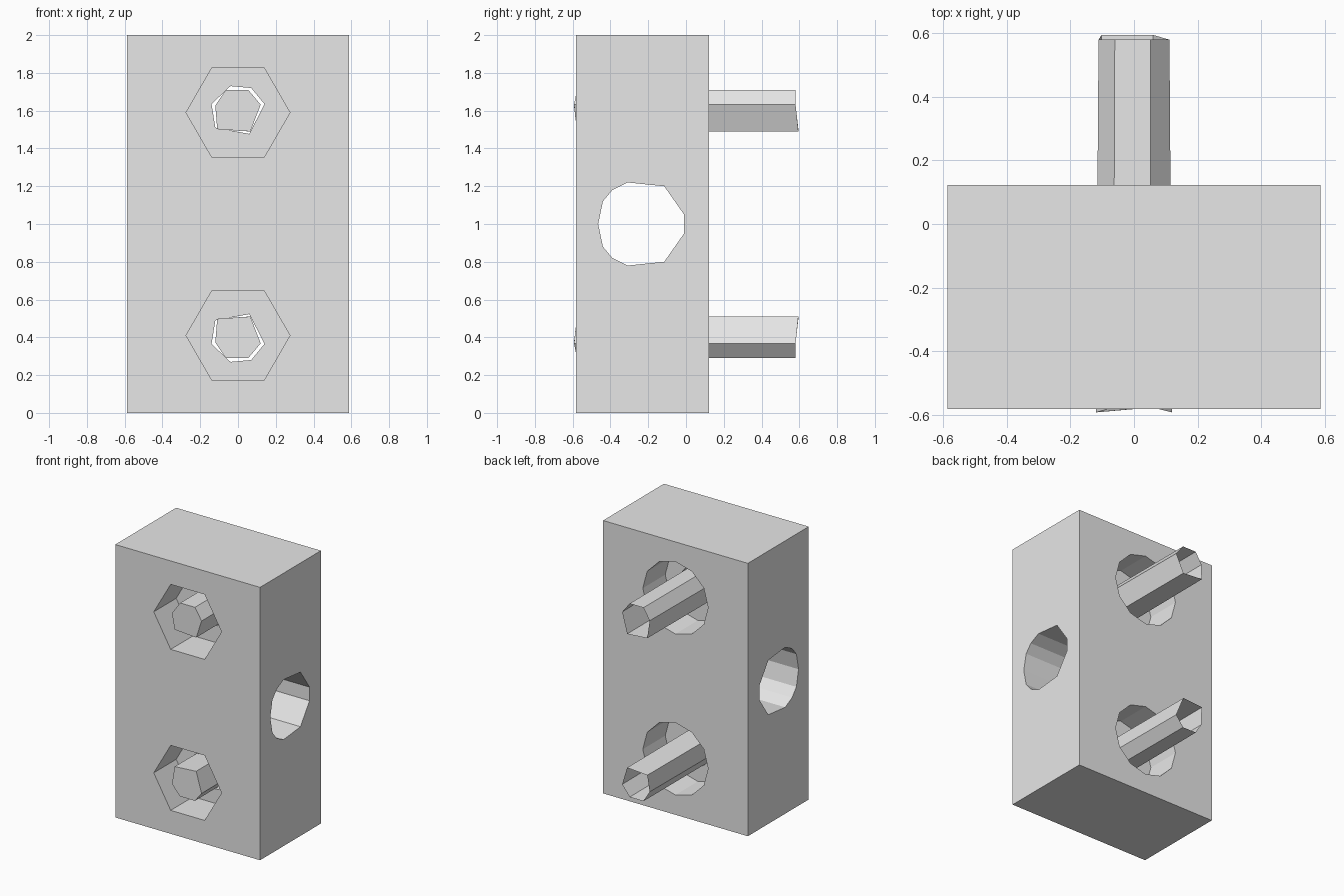
import bpy, bmesh, math

cube = bpy.data.objects.get("Cube")
if cube:
    bpy.data.objects.remove(cube, do_unlink=True)

grey = bpy.data.materials.new("light grey")
grey.use_nodes = True
grey.diffuse_color = (0.8, 0.8, 0.8, 1)
grey.node_tree.nodes["Principled BSDF"].inputs["Base Color"].default_value = (0.8, 0.8, 0.8, 1)

FRONT, BACK, TIP = -0.583, 0.122, 0.585


def finish(name, bm):
    bmesh.ops.recalc_face_normals(bm, faces=bm.faces)
    mesh = bpy.data.meshes.new(name)
    bm.to_mesh(mesh)
    bm.free()
    mesh.materials.append(grey)
    ob = bpy.data.objects.new(name, mesh)
    bpy.context.collection.objects.link(ob)
    return ob


def loft(name, start, end, cap_end=True):
    """Join two matching rings of points with side faces and caps."""
    bm = bmesh.new()
    a = [bm.verts.new(p) for p in start]
    b = [bm.verts.new(p) for p in end]
    n = len(a)
    for i in range(n):
        j = (i + 1) % n
        bm.faces.new((a[i], a[j], b[j], b[i]))
    bm.faces.new(a)
    if cap_end:
        bm.faces.new(b)
    return finish(name, bm)


def along_y(name, ring, y0, y1):
    return loft(name, [(x, y0, z) for x, z in ring], [(x, y1, z) for x, z in ring])


def circle(radius, sides, z):
    angles = [math.tau * i / sides for i in range(sides)]
    return [(radius * math.cos(t), z + radius * math.sin(t)) for t in angles]


# Solid block
bm = bmesh.new()
bmesh.ops.create_cube(bm, size=1)
for v in bm.verts:
    v.co.x *= 1.174
    v.co.y = BACK if v.co.y > 0 else FRONT
    v.co.z = 2 * v.co.z + 1
block = finish("block", bm)

# Cross hole, upper half of its outline mirrored below
half = [(-0.44, 0.12), (-0.39, 0.18), (-0.31, 0.22), (-0.115, 0.2), (-0.01, 0.05)]
outline = [(-0.465, 0)] + half + [(y, -z) for y, z in reversed(half)]
cutters = [loft("cross_hole_cutter", [(-1, y, 1 + z) for y, z in outline],
                [(1, y, 1 + z) for y, z in outline])]

# Hex pocket, round counterbore, narrow bore and hollow rod, mirrored about mid height
bore = [(0.14, 0.04), (0.07, 0.125), (-0.04, 0.135), (-0.14, 0.04), (-0.12, -0.085), (0.06, -0.118)]
rod = [(0.12, 0.035), (0.055, 0.112), (-0.065, 0.112), (-0.12, 0.03), (-0.11, -0.095), (0.065, -0.107)]
for side, label in ((1, "upper"), (-1, "lower")):
    zc = 1 + side * 0.59
    cutters += [
        along_y(label + "_pocket_cutter", circle(0.275, 6, zc), -1, FRONT + 0.26),
        along_y(label + "_counterbore_cutter", circle(0.265, 12, zc), BACK - 0.26, 1),
        along_y(label + "_bore_cutter", [(x, 1 + side * (0.595 + z)) for x, z in bore], -0.45, 0.05),
    ]
    start, end = [], []
    for x, z in rod:
        height = 1 + side * (0.597 + z)
        bulge = 0.01 if abs(z) < 0.05 else -0.006
        start.append((x, FRONT - bulge, height))
        end.append((x * 0.93, TIP + (0.01 if z < -0.05 else -0.005), height))
    loft(label + "_rod", start, end, cap_end=False)

for cutter in cutters:
    cutter.hide_render = True
    cutter.hide_viewport = True
    mod = block.modifiers.new(cutter.name, "BOOLEAN")
    mod.operation = "DIFFERENCE"
    mod.solver = "EXACT"
    mod.object = cutter

# Bake the cuts and drop the cutters
graph = bpy.context.evaluated_depsgraph_get()
cut = bpy.data.meshes.new_from_object(block.evaluated_get(graph))
block.modifiers.clear()
block.data = cut
for cutter in cutters:
    bpy.data.objects.remove(cutter, do_unlink=True)
